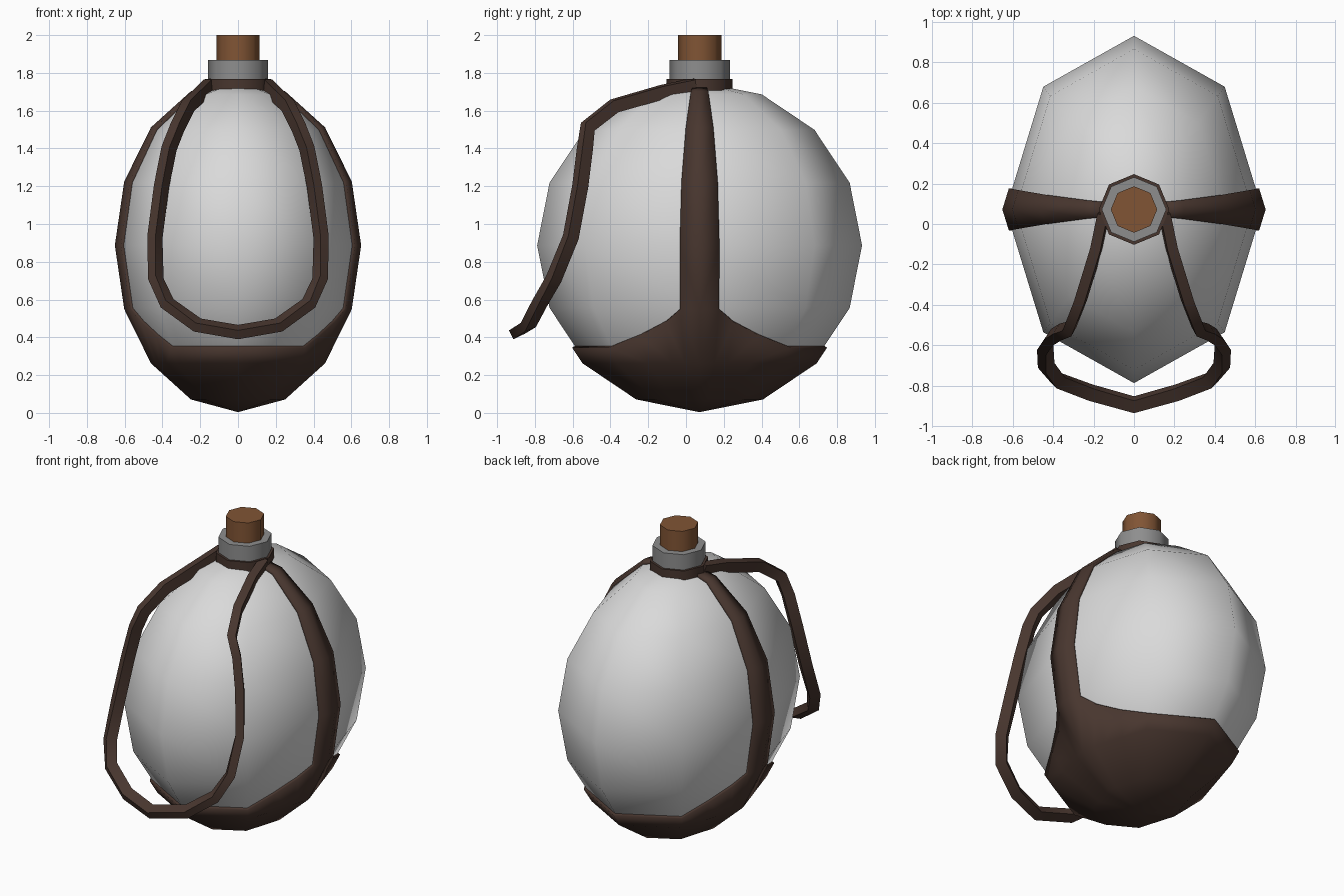
import bpy, bmesh, math
from mathutils import Vector

if "Cube" in bpy.data.objects:
    bpy.data.objects.remove(bpy.data.objects["Cube"])

CY, CZ = 0.072, 0.887            # centre of the flask body
BODY_R = (0.635, 0.86, 0.865)
COVER_R = (0.652, 0.877, 0.883)


def material(name, rgb):
    m = bpy.data.materials.new(name)
    m.diffuse_color = (*rgb, 1)
    m.use_nodes = True
    m.node_tree.nodes["Principled BSDF"].inputs["Base Color"].default_value = m.diffuse_color
    return m


SHELL = material("pale_shell", (0.70, 0.70, 0.70))
METAL = material("grey_metal", (0.27, 0.27, 0.27))
LEATHER = material("dark_leather", (0.065, 0.037, 0.028))
CORK = material("brown_cork", (0.22, 0.09, 0.035))


def add_object(name, bm, mat, loc=(0, 0, 0), angle=None):
    me = bpy.data.meshes.new(name)
    bm.to_mesh(me)
    bm.free()
    me.materials.append(mat)
    ob = bpy.data.objects.new(name, me)
    ob.location = loc
    bpy.context.collection.objects.link(ob)
    if angle is None:
        for p in me.polygons:
            p.use_smooth = True
    else:
        bpy.ops.object.select_all(action='DESELECT')
        ob.select_set(True)
        bpy.context.view_layer.objects.active = ob
        bpy.ops.object.shade_smooth_by_angle(angle=math.radians(angle))
    return ob


def cylinder(name, r, z0, z1, mat):
    bm = bmesh.new()
    bmesh.ops.create_cone(bm, cap_ends=True, segments=8, radius1=r, radius2=r, depth=z1 - z0)
    add_object(name, bm, mat, (0, CY, (z0 + z1) / 2), 50)


# Body: eight-sided stretched sphere
bm = bmesh.new()
bmesh.ops.create_uvsphere(bm, u_segments=8, v_segments=8, radius=1)
bmesh.ops.scale(bm, vec=BODY_R, verts=bm.verts)
add_object("flask_body", bm, SHELL, (0, CY, CZ))

# Neck, collar and stopper
cylinder("neck_collar", 0.175, 1.705, 1.768, LEATHER)
cylinder("neck", 0.16, 1.74, 1.868, METAL)
cylinder("stopper", 0.115, 1.84, 2.0, CORK)

# Leather cover: one quarter laid on the faceted sphere, then mirrored
RINGS = [(math.sin(a), -math.cos(a)) for a in (i * math.pi / 8 for i in range(9))]


def ring_radius(h):
    for (r0, h0), (r1, h1) in zip(RINGS, RINGS[1:]):
        if h <= h1 + 1e-6:
            return r0 + (r1 - r0) * (h - h0) / (h1 - h0)
    return 0


def surf(h, t):
    """Point at unit height h and facet column t (0 = side, 2 = front)."""
    i = min(int(t), 1)
    d = [Vector((math.cos(k * math.pi / 4), math.sin(k * math.pi / 4))) for k in (i, i + 1)]
    p = d[0].lerp(d[1], t - i) * ring_radius(h)
    return Vector((p.x * COVER_R[0], p.y * COVER_R[1], h * COVER_R[2]))


bm = bmesh.new()


def grid(rows):
    rows = [[bm.verts.new(p) for p in row] for row in rows]
    for a, b in zip(rows, rows[1:]):
        for j in range(len(a) - 1):
            bm.faces.new((a[j], a[j + 1], b[j + 1], b[j]))


# cup with a top edge that sweeps up into the strap
strap_h = RINGS[3][1]
edge = [(0, strap_h), (0.18, strap_h), (0.335, (0.48 - CZ) / COVER_R[2]),
        (0.62, (0.41 - CZ) / COVER_R[2]), (1, (0.345 - CZ) / COVER_R[2]),
        (2, (0.345 - CZ) / COVER_R[2])]
grid([[surf(RINGS[k][1], t) for t, _ in edge] for k in range(3)]
     + [[surf(h, t) for t, h in edge]])
# side strap narrowing towards the collar
rows = []
for h, w in [(strap_h, 0), (RINGS[4][1], 0.105), (RINGS[5][1], 0.096),
             (RINGS[6][1], 0.073), (RINGS[7][1], 0.046), (0.955, 0.036)]:
    t = w / (math.sqrt(0.5) * COVER_R[1] * ring_radius(h)) if w else 0.18
    rows.append([surf(h, 0), surf(h, t)])
grid(rows)
bmesh.ops.remove_doubles(bm, verts=bm.verts, dist=0.0005)
bmesh.ops.dissolve_degenerate(bm, edges=bm.edges, dist=0.0001)
bm.normal_update()
for f in bm.faces:
    if f.normal.dot(f.calc_center_median()) < 0:
        f.normal_flip()
cover = add_object("leather_cover", bm, LEATHER, (0, CY, CZ))
mir = cover.modifiers.new("mirror", 'MIRROR')
mir.use_axis = (True, True, False)
mir.merge_threshold = 0.001
sol = cover.modifiers.new("thickness", 'SOLIDIFY')
sol.thickness = 0.025
sol.offset = -1

# Carrying loop: rectangular band swept over the front
half = [(0.150, 0.05, 1.735), (0.185, -0.12, 1.70), (0.265, -0.38, 1.625),
        (0.320, -0.52, 1.515), (0.365, -0.535, 1.40), (0.405, -0.56, 1.20),
        (0.440, -0.61, 0.93), (0.435, -0.70, 0.71), (0.375, -0.775, 0.58),
        (0.215, -0.835, 0.465)]
path = [Vector(p) for p in half] + [Vector((0, -0.895, 0.428))]
path += [Vector((-x, y, z)) for x, y, z in reversed(half)]
bm = bmesh.new()
sections = []
for i, p in enumerate(path):
    tan = (path[min(i + 1, len(path) - 1)] - path[max(i - 1, 0)]).normalized()
    out = p - Vector((0, CY, CZ))
    out = (out - tan * out.dot(tan)).normalized()
    side = tan.cross(out)
    sections.append([bm.verts.new(p + out * a * 0.034 + side * b * 0.026)
                     for a, b in ((1, 1), (1, -1), (-1, -1), (-1, 1))])
for a, b in zip(sections, sections[1:]):
    for j in range(4):
        bm.faces.new((a[j], a[(j + 1) % 4], b[(j + 1) % 4], b[j]))
bm.faces.new(sections[0])
bm.faces.new(sections[-1])
bmesh.ops.recalc_face_normals(bm, faces=bm.faces)
add_object("carrying_loop", bm, LEATHER, angle=40)
